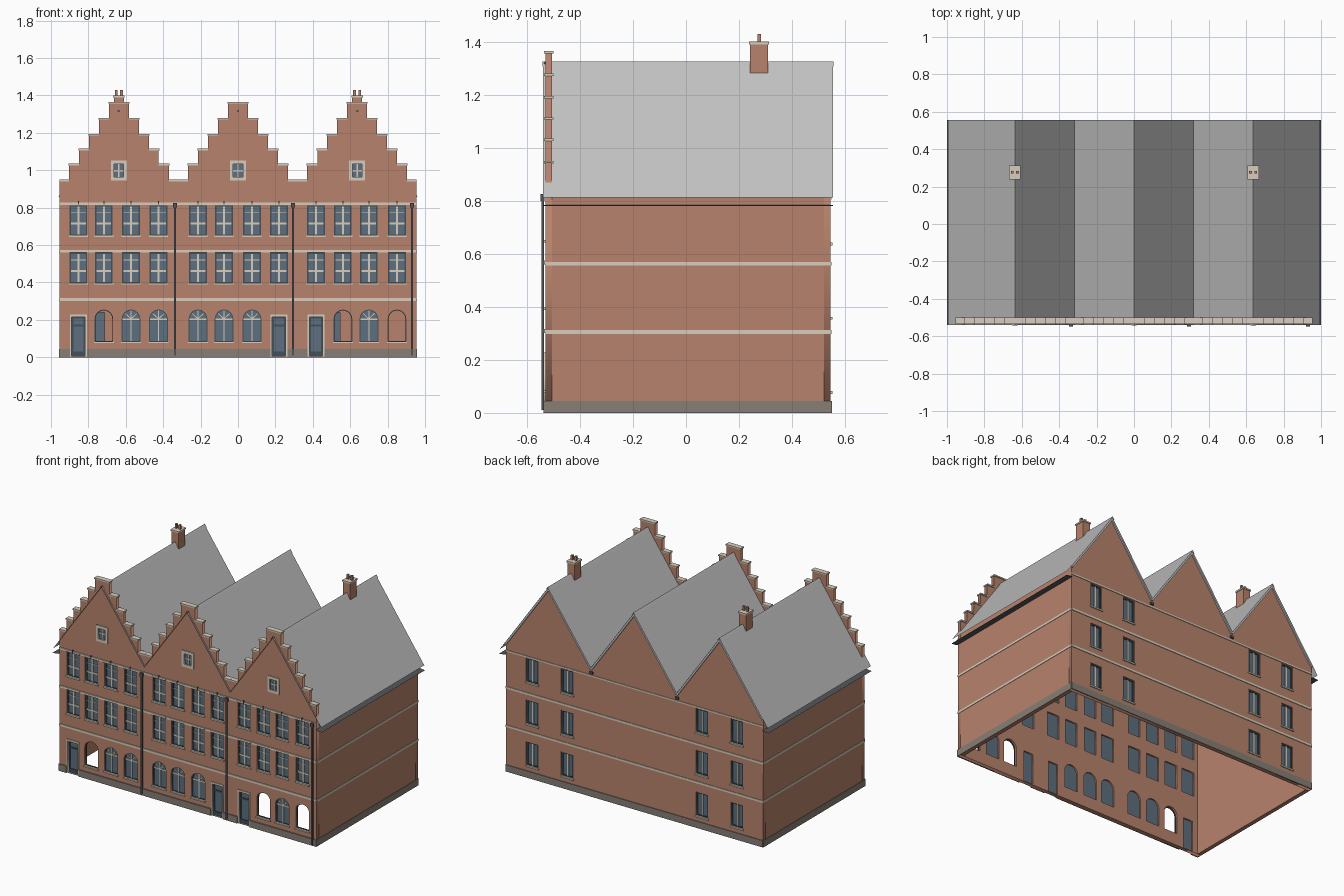
import bpy, bmesh, math
from mathutils import Matrix, Vector

cube = bpy.data.objects.get("Cube")
if cube:
    bpy.data.objects.remove(cube)


def material(name, r, g, b):
    m = bpy.data.materials.new(name)
    m.use_nodes = True
    m.diffuse_color = (r, g, b, 1)
    m.node_tree.nodes["Principled BSDF"].inputs["Base Color"].default_value = (r, g, b, 1)
    return m


BRICK = material("brick", .48, .225, .15)
ROOF = material("roof_grey", .53, .53, .53)
CREAM = material("cream_stone", .68, .62, .51)
STONE = material("plinth_grey", .24, .21, .18)
GLASS = material("glass_blue", .11, .16, .21)
FRAME = material("dark_frame", .055, .08, .10)
PIPE = material("pipe_grey", .085, .09, .10)


def finish(name, bm, mat):
    bmesh.ops.recalc_face_normals(bm, faces=bm.faces)
    me = bpy.data.meshes.new(name)
    bm.to_mesh(me)
    bm.free()
    me.materials.append(mat)
    ob = bpy.data.objects.new(name, me)
    bpy.context.collection.objects.link(ob)
    return ob


def boxes(name, spans, mat):
    """Each span is x0, x1, y0, y1, z0, z1, with an optional tilt in the x-z plane."""
    bm = bmesh.new()
    for x0, x1, y0, y1, z0, z1, *tilt in spans:
        mid = Vector(((x0 + x1) / 2, (y0 + y1) / 2, (z0 + z1) / 2))
        size = Matrix.Diagonal((x1 - x0, y1 - y0, z1 - z0, 1))
        turn = Matrix.Rotation(tilt[0] if tilt else 0, 4, 'Y')
        bmesh.ops.create_cube(bm, size=1, matrix=Matrix.Translation(mid) @ turn @ size)
    return finish(name, bm, mat)


def plate(name, loops, y0, y1, mat):
    """Upright plate from x-z outlines; inner loops become holes."""
    cu = bpy.data.curves.new(name, 'CURVE')
    cu.dimensions = '2D'
    cu.fill_mode = 'BOTH'
    cu.extrude = (y1 - y0) / 2
    for loop in loops:
        sp = cu.splines.new('POLY')
        sp.points.add(len(loop) - 1)
        for p, (x, z) in zip(sp.points, loop):
            p.co = (x, z, 0, 1)
        sp.use_cyclic_u = True
    tmp = bpy.data.objects.new(name + "_curve", cu)
    bpy.context.collection.objects.link(tmp)
    dg = bpy.context.evaluated_depsgraph_get()
    me = bpy.data.meshes.new_from_object(tmp.evaluated_get(dg))
    bm = bmesh.new()
    bm.from_mesh(me)
    bpy.data.objects.remove(tmp)
    bpy.data.meshes.remove(me)
    bmesh.ops.remove_doubles(bm, verts=bm.verts, dist=1e-5)
    bm.transform(Matrix.Translation((0, (y0 + y1) / 2, 0)) @ Matrix.Rotation(math.pi / 2, 4, 'X'))
    return finish(name, bm, mat)


def rect(x, z0, z1, half):
    return [(x - half, z0), (x + half, z0), (x + half, z1), (x - half, z1)]


def arch(x, z0, spring, half, n=12):
    top = [(x + half * math.cos(math.pi * i / n), spring + half * math.sin(math.pi * i / n))
           for i in range(n + 1)]
    return [(x - half, z0), (x + half, z0)] + top


# Main dimensions
W, FRONT, BACK, T = .955, -.53, .545, .025
HOUSE = .637
RIDGE, SLOPE = 1.32, 1.42
centres = (-HOUSE, 0, HOUSE)
columns = (-.853, -.717, -.572, -.425, -.214, -.075, .075, .219, .417, .561, .70, .85)
doors = (columns[0], columns[7], columns[8])
open_arches = (columns[1], columns[9], columns[11])
arches = [x for x in columns if x not in doors]
rows = ((.395, .56), (.65, .812))
windows = [(x, a, b) for a, b in rows for x in columns]
back_windows = [(x, a, a + .16) for a in (.08, .36, .64) for x in (-.76, -.50, .50, .76)]
attics = [(x, .95, 1.045) for x in centres]
HW, HA, HB, HT, HD = .047, .05, .045, .04, .036

# Front wall with stepped gables
steps = [(.318, .945), (.267, 1.03), (.213, 1.11), (.16, 1.19), (.107, 1.275), (.053, 1.36)]
outline = [(W, 0), (-W, 0)]
for c in centres:
    left = []
    for i, (h, z) in enumerate(steps):
        if i:
            left.append((-h, steps[i - 1][1]))
        left.append((-h, z))
    outline += [(c + x, z) for x, z in left] + [(c - x, z) for x, z in reversed(left)]
outline = [p for i, p in enumerate(outline) if i == 0 or math.dist(p, outline[i - 1]) > .004]
holes = [rect(x, a, b, HW) for x, a, b in windows] + [rect(x, a, b, HT) for x, a, b in attics]
holes += [arch(x, .082, .205, HA) for x in arches] + [rect(x, .005, .215, HD) for x in doors]
plate("front_wall", [outline] + holes, FRONT, FRONT + T, BRICK)

# Back wall with three plain gables, and the side walls
valley = RIDGE - .3185 * SLOPE
back = [(W, 0), (W, valley)]
for c in reversed(centres):
    back += [(c, RIDGE - .004), (c - .3185, valley)]
back += [(-W, 0)]
plate("back_wall", [back] + [rect(x, a, b, HB) for x, a, b in back_windows], BACK - T, BACK, BRICK)
boxes("side_walls", [(min(s * W, s * (W - T)), max(s * W, s * (W - T)), FRONT + T, BACK - T, 0, valley)
                     for s in (-1, 1)], BRICK)

# Roof sheets, ridge caps and eave soffits
Y0, Y1 = -.54, .555


def sheets(name, lines, y0, y1, mat):
    bm = bmesh.new()
    for line in lines:
        for (xa, za), (xb, zb) in zip(line, line[1:]):
            bm.faces.new([bm.verts.new(p) for p in
                          ((xa, y0, za), (xb, y0, zb), (xb, y1, zb), (xa, y1, za))])
    for f in bm.faces:
        f.normal_update()
        if f.normal.z < 0:
            f.normal_flip()
    me = bpy.data.meshes.new(name)
    bm.to_mesh(me)
    bm.free()
    me.materials.append(mat)
    bpy.context.collection.objects.link(bpy.data.objects.new(name, me))


eave = HOUSE + .358
profile = [(-eave, RIDGE - .358 * SLOPE)]
for c in centres:
    profile += [(c, RIDGE), (c + (.358 if c > .5 else .3185), RIDGE - (.358 if c > .5 else .3185) * SLOPE)]
sheets("roof", [profile], Y0, Y1, ROOF)
sheets("ridge_caps", [[(c - .014, RIDGE - .014), (c, RIDGE + .005), (c + .014, RIDGE - .014)]
                      for c in centres], Y0 - .002, Y1 + .002, ROOF)
sheets("eave_soffits", [[(s * W, .785), (s * 1.0, .78)] for s in (-1, 1)], Y0, Y1, PIPE)

# Verge boards along the back gables
verge = []
for c in centres:
    for s in (-1, 1):
        h = .318
        mx, mz, ln = c + s * h / 2, RIDGE - h / 2 * SLOPE - .012, h * math.hypot(1, SLOPE)
        verge.append((mx - ln / 2, mx + ln / 2, BACK, Y1, mz - .006, mz + .006, s * math.atan(SLOPE)))
boxes("verge_boards", verge, ROOF)

# Cream copings on the gable steps
caps = []
for c in centres:
    for i, (h, z) in enumerate(steps):
        inner = steps[i + 1][0] if i < 5 else 0
        for s in (-1, 1):
            a, b = sorted((c + s * inner, c + s * (h + (.003 if i else 0))))
            caps.append((a, b, FRONT - .005, FRONT + T + .006, z - .004, z + .005))
boxes("gable_copings", caps, CREAM)

# String courses
bands = []
for z in (.298, .556):
    bands += [(s * W - .003, s * W + .003, FRONT, BACK, z, z + .014) for s in (-1, 1)]
    bands += [(-W, W, FRONT - .005, FRONT, z + .003, z + .018), (-W, W, BACK, BACK + .004, z, z + .014)]
bands += [(-W, W, FRONT - .005, FRONT, .815, .828), (-W, W, BACK, BACK + .004, .805, .815)]
boxes("string_courses", bands, CREAM)

# Plinth, broken at the doors
edges = [-W - .002] + [v for x in doors for v in (x - .046, x + .046)] + [W + .002]
plinth = [(a, b, FRONT - .008, FRONT, 0, .045) for a, b in zip(edges[::2], edges[1::2])]
plinth += [(s * W - .003, s * W + .003, FRONT, BACK, 0, .045) for s in (-1, 1)]
plinth += [(-W, W, BACK, BACK + .005, 0, .045)]
boxes("plinth", plinth, STONE)

# Glass panes
G = FRONT + .012
panes = [rect(x, a, b, HW) for x, a, b in windows] + [rect(x, a, b, HT) for x, a, b in attics]
panes += [rect(x, .005, .215, HD) for x in doors]
panes += [arch(x, .082, .205, HA) for x in arches if x not in open_arches]
plate("front_glass", panes, G, G + .003, GLASS)
plate("back_glass", [rect(x, a, b, HB) for x, a, b in back_windows], BACK - .015, BACK - .012, GLASS)

# Dark window and door frames
rings = []
for x, a, b in windows:
    rings += [rect(x, a, b, HW), rect(x, a + .007, b - .007, HW - .008)]
for x in doors:
    rings += [rect(x, .005, .215, HD), rect(x, .03, .165, HD - .009), rect(x, .175, .207, HD - .009)]
for x in arches:
    rings += [arch(x, .082, .205, HA), arch(x, .087, .205, HA - .005)]
plate("dark_frames", rings, G - .006, G, FRAME)
rings = []
for x, a, b in back_windows:
    rings += [rect(x, a, b, HB), rect(x, a + .008, b - .008, HB - .009)]
plate("back_frames", rings, BACK - .012, BACK - .005, FRAME)

# Cream surrounds of the attic windows and doors
rings = []
for x, a, b in attics:
    rings += [rect(x, a - .005, b + .008, HT + .003), rect(x, a + .013, b - .012, HT - .014)]
for x in doors:
    rings += [rect(x, .005, .228, HD + .009), rect(x, .006, .215, HD)]
plate("cream_surrounds", rings, FRONT - .006, FRONT + .003, CREAM)

# Glazing bars
bars = []


def bar(x0, x1, z0, z1, tilt=0):
    bars.append((x0, x1, G - .005, G + .001, z0, z1, tilt))


for x, a, b in windows:
    mid = a + (b - a) * .4
    bar(x - .005, x + .005, a + .007, b - .007)
    bar(x - HW + .008, x + HW - .008, mid - .005, mid + .005)
    bar(x - HW + .008, x + HW - .008, b - .042, b - .038)
for x, a, b in attics:
    bar(x - .004, x + .004, a, b)
    bar(x - HT, x + HT, (a + b) / 2 - .004, (a + b) / 2 + .004)
for x in arches:
    if x not in open_arches:
        bar(x - .0035, x + .0035, .087, .25)
        bar(x - HA + .005, x + HA - .005, .200, .208)
        for t in (-.8, .8):
            px, pz = x + math.sin(t) * .022, .205 + math.cos(t) * .022
            bar(px - .002, px + .002, pz - .021, pz + .021, t)
boxes("glazing_bars", bars, CREAM)
boxes("back_glazing_bars", [(x - .005, x + .005, BACK - .012, BACK - .006, a + .008, b - .008)
                            for x, a, b in back_windows], CREAM)

# Sills and lintels
sills = [(x - HW - .004, x + HW + .004, FRONT - .007, FRONT + .008, a - .007, a + .003) for x, a, b in windows]
sills += [(x - HW - .006, x + HW + .006, FRONT - .007, FRONT, b + .002, b + .014) for x, a, b in windows]
sills += [(x - HA - .004, x + HA + .004, FRONT - .007, FRONT + .008, .075, .084) for x in arches]
sills += [(x - HB - .004, x + HB + .004, BACK - .01, BACK + .007, a - .008, a + .002) for x, a, b in back_windows]
boxes("sills_and_lintels", sills, CREAM)

# Drainpipes, valley outlets and wall anchors
pipes = [(x - .005, x + .005, FRONT - .016, FRONT - .006, .01, .82) for x in (-.337, .294, .93)]
pipes += [(x - .01, x + .01, FRONT - .018, FRONT - .004, .8, .825) for x in (-.337, .294, .93)]
pipes += [(s * .318 - .012, s * .318 + .012, BACK, BACK + .01, .825, .84) for s in (-1, 1)]
pipes += [(x - .003, x + .003, FRONT - .009, FRONT, .818, .835) for x in columns]
pipes += [(c - .006, c + .006, FRONT - .005, FRONT, 1.31, 1.322) for c in centres]
boxes("drainpipes_and_anchors", pipes, PIPE)

# Chimneys with caps and pots
stacks, tops, pots = [], [], []
for c in (-HOUSE, HOUSE):
    stacks.append((c - .027, c + .027, .242, .31, 1.24, 1.39))
    tops.append((c - .031, c + .031, .238, .314, 1.39, 1.4))
    pots += [(c + s * .014 - .007, c + s * .014 + .007, .269, .283, 1.4, 1.43) for s in (-1, 1)]
boxes("chimney_stacks", stacks, BRICK)
boxes("chimney_caps", tops, CREAM)
boxes("chimney_pots", pots, BRICK)
